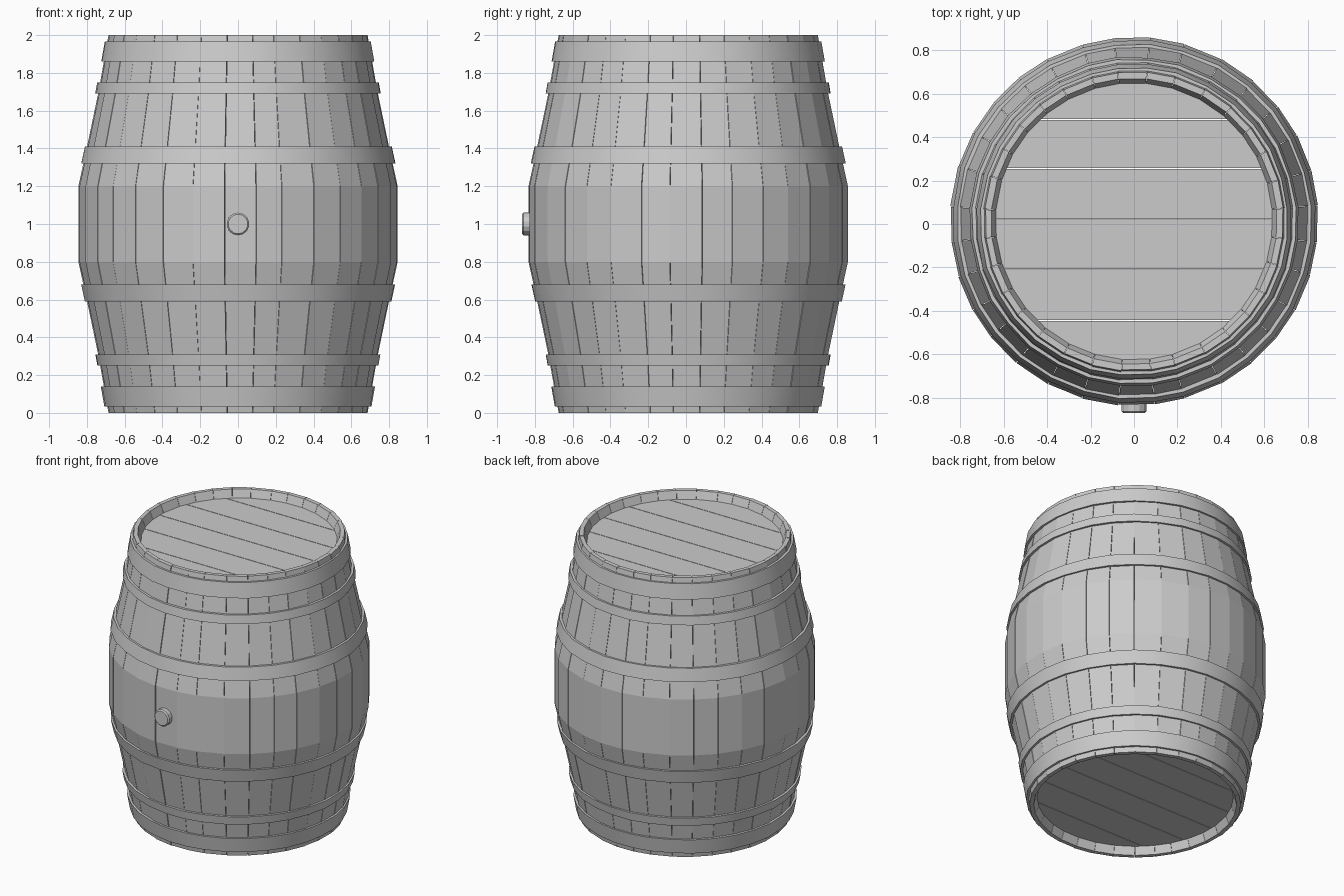
import bpy, bmesh, math, random
from mathutils import Matrix

if "Cube" in bpy.data.objects:
    bpy.data.objects.remove(bpy.data.objects["Cube"])

random.seed(4)
CY = 0.012          # barrel axis offset
N = 32              # staves around
OUTER = [(0, .687), (.3, .74), (.6, .803), (.8, .847), (1.2, .847), (1.4, .803), (1.7, .74), (2, .687)]
INNER = [(2, .658), (1.945, .637), (1.7, .68), (1.2, .787), (.8, .787), (.3, .68), (.055, .637), (0, .658)]


def radius(z):
    for (z0, r0), (z1, r1) in zip(OUTER, OUTER[1:]):
        if z0 <= z <= z1:
            return r0 + (r1 - r0) * (z - z0) / (z1 - z0)


def make_object(name, bm):
    bmesh.ops.recalc_face_normals(bm, faces=bm.faces)
    me = bpy.data.meshes.new(name)
    bm.to_mesh(me)
    bm.free()
    ob = bpy.data.objects.new(name, me)
    bpy.context.collection.objects.link(ob)
    return ob


def polar(bm, r, a, z):
    return bm.verts.new((r * math.cos(a), CY + r * math.sin(a), z))


# Staves: each a bent plank with a hairline gap to its neighbour
step = 2 * math.pi / N
seams = [(i + .5) * step + random.uniform(-.02, .02) for i in range(N)]
bm = bmesh.new()
for i in range(N):
    a0 = seams[i] + .0015
    a1 = (seams[i + 1] if i < N - 1 else seams[0] + 2 * math.pi) - .0015
    dr = random.uniform(-.003, .002)
    no = len(OUTER)
    sides = []
    for a in (a0, a1):
        out = [polar(bm, r + dr, a, z) for z, r in OUTER]
        inn = [polar(bm, r, a, z) for z, r in INNER]
        sides.append(out + inn)
    s0, s1 = sides
    n = len(s0)
    for k in range(n):
        j = (k + 1) % n
        bm.faces.new((s0[k], s0[j], s1[j], s1[k]))
    for s in sides:
        bm.faces.new(s)
make_object("staves", bm)


# Hoops: tapered bands following the stave profile
def hoop(name, z0, z1, t=.014):
    bm = bmesh.new()
    rings = []
    for a in seams:
        w = random.uniform(-.002, .003)
        r0, r1 = radius(z0), radius(z1)
        rings.append([polar(bm, r0 - .012, a, z0), polar(bm, r0 + t + w, a, z0),
                      polar(bm, r1 + t + w, a, z1), polar(bm, r1 - .012, a, z1)])
    for i in range(N):
        p, q = rings[i], rings[(i + 1) % N]
        for k in range(4):
            bm.faces.new((p[k], p[(k + 1) % 4], q[(k + 1) % 4], q[k]))
    ob = make_object(name, bm)
    bpy.ops.object.select_all(action='DESELECT')
    ob.select_set(True)
    bpy.context.view_layer.objects.active = ob
    bpy.ops.object.shade_smooth_by_angle(angle=math.radians(40))


for label, z0, z1 in (("end", .035, .14), ("quarter", .25, .31), ("bilge", .59, .68)):
    hoop(f"lower_{label}_hoop", z0, z1)
    hoop(f"upper_{label}_hoop", 2 - z1, 2 - z0)


# Heads: six planks cut to a disc
def head(name, z0, z1, R=.648):
    bm = bmesh.new()
    cuts = [-R, -.455, -.22, .01, .243, .468, R]
    for y0, y1 in zip(cuts, cuts[1:]):
        b0 = math.asin((y0 + (.002 if y0 > -R else 0)) / R)
        b1 = math.asin((y1 - (.002 if y1 < R else 0)) / R)
        right = [b0 + (b1 - b0) * k / 6 for k in range(7)]
        angles = right + [math.pi - b for b in reversed(right)]
        lo = [polar(bm, R, a, z0) for a in angles]
        hi = [polar(bm, R, a, z1) for a in angles]
        bm.faces.new(lo)
        bm.faces.new(hi)
        for k in range(len(lo)):
            j = (k + 1) % len(lo)
            bm.faces.new((lo[k], lo[j], hi[j], hi[k]))
    bmesh.ops.remove_doubles(bm, verts=bm.verts, dist=1e-5)
    make_object(name, bm)


head("bottom_head", .055, .095)
head("top_head", 1.905, 1.945)

# Bung on the front stave
bm = bmesh.new()
bmesh.ops.create_cone(bm, cap_ends=True, segments=14, radius1=.06, radius2=.06, depth=.07,
                      matrix=Matrix.Translation((0, -.834, 1)) @ Matrix.Rotation(math.pi / 2, 4, 'X'))
rim = [e for e in bm.edges if all(v.co.y < -.86 for v in e.verts)]
bmesh.ops.bevel(bm, geom=rim, offset=.008, segments=1, affect='EDGES')
make_object("bung", bm)
